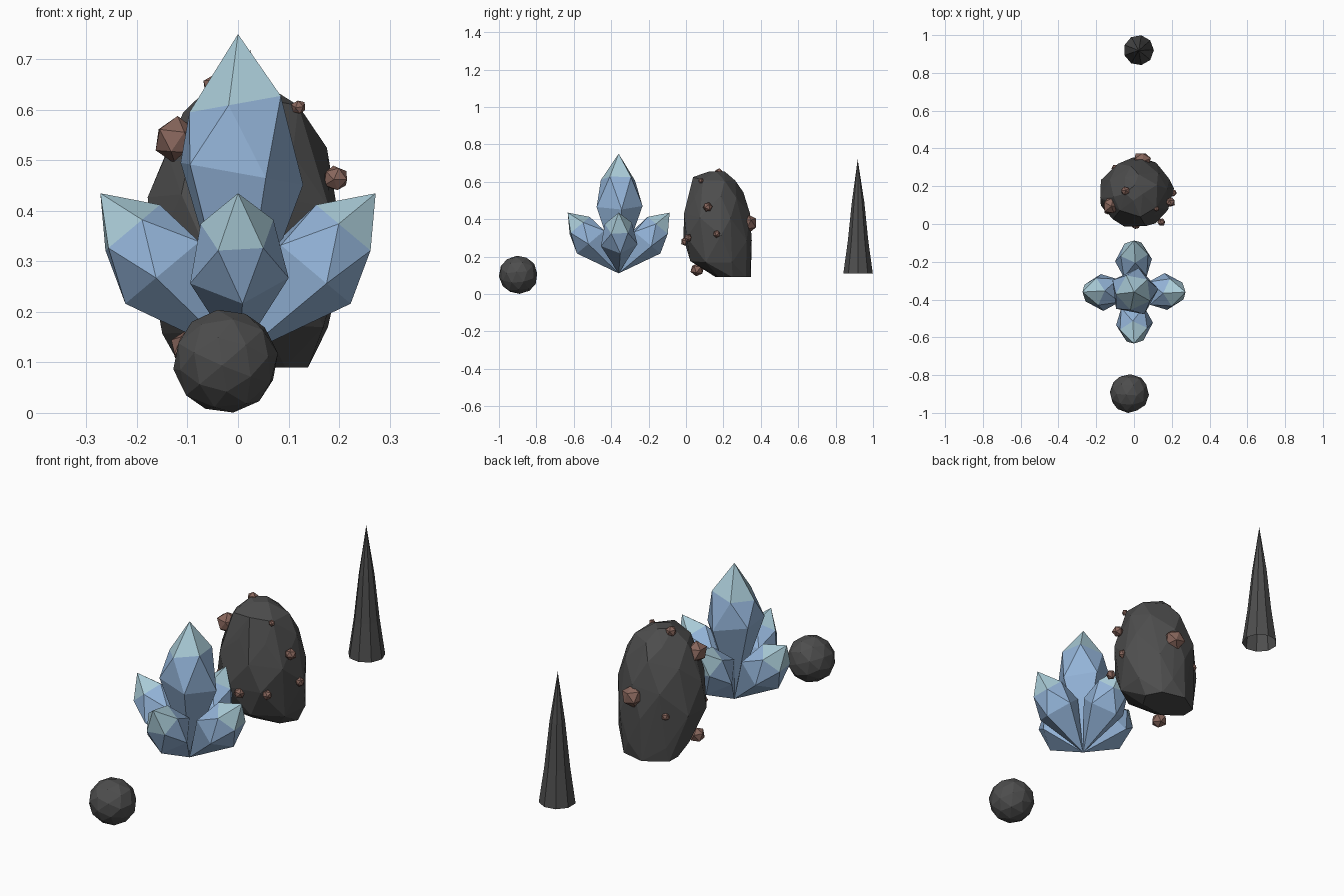
import bpy, bmesh, math, random
from mathutils import Vector, Matrix

if "Cube" in bpy.data.objects:
    bpy.data.objects.remove(bpy.data.objects["Cube"])

random.seed(4)


def material(name, rgb):
    m = bpy.data.materials.new(name)
    m.diffuse_color = (*rgb, 1)
    m.use_nodes = True
    m.node_tree.nodes["Principled BSDF"].inputs["Base Color"].default_value = m.diffuse_color
    return m


rock = material("dark_rock", (0.075, 0.075, 0.075))
ore = material("brown_ore", (0.24, 0.13, 0.105))
ice_tip = material("pale_ice", (0.40, 0.60, 0.68))
ice_body = material("blue_ice", (0.29, 0.45, 0.68))


def finish(bm, name, mats):
    bmesh.ops.recalc_face_normals(bm, faces=bm.faces)
    me = bpy.data.meshes.new(name)
    bm.to_mesh(me)
    bm.free()
    for m in mats:
        me.materials.append(m)
    ob = bpy.data.objects.new(name, me)
    bpy.context.collection.objects.link(ob)
    return ob


def lump(name, centre, radius, subdiv, mat, jitter):
    bm = bmesh.new()
    bmesh.ops.create_icosphere(bm, subdivisions=subdiv, radius=radius)
    spin = Matrix.Rotation(random.uniform(0, 3), 3, (0.3, 0.5, 0.8))
    for v in bm.verts:
        v.co = spin @ v.co * random.uniform(1 - jitter, 1 + jitter) + Vector(centre)
    return finish(bm, name, [mat])


def crystal(name, length, r_low, r_up, t_low, t_up, phase, matrix, skew=0.0):
    """Five-sided crystal: point, two staggered rings, tip."""
    bm = bmesh.new()
    base = bm.verts.new((0, 0, 0))
    tip = bm.verts.new((0, 0, length))
    low, up = [], []
    for i in range(5):
        a = phase + i * math.tau / 5
        b = a + math.pi / 5
        x = r_low * math.cos(a)
        low.append(bm.verts.new((x, r_low * math.sin(a), t_low * length - skew * x)))
        x = r_up * math.cos(b)
        up.append(bm.verts.new((x, r_up * math.sin(b), t_up * length + skew * x)))
    for i in range(5):
        j = (i + 1) % 5
        bm.faces.new((base, low[j], low[i]))
        bm.faces.new((low[i], low[j], up[i]))
        bm.faces.new((low[j], up[j], up[i]))
        bm.faces.new((up[i], up[j], tip)).material_index = 1
    bm.transform(matrix)
    return finish(bm, name, [ice_body, ice_tip])


# Small round boulder at the front
lump("small_boulder", (-0.025, -0.897, 0.102), 0.104, 2, rock, 0.02)

# Crystal cluster: one tall centre, four leaning outwards
root = Matrix.Translation((0, -0.36, 0.11))
crystal("centre_crystal", 0.64, 0.13, 0.097, 0.57, 0.785, math.radians(7), root, 0.18)
for k, side in enumerate(("right", "back", "left", "front")):
    lean = Matrix.Rotation(k * math.pi / 2, 4, 'Z') @ Matrix.Rotation(math.radians(40), 4, 'Y')
    crystal(side + "_crystal", 0.424, 0.103, 0.076, 0.53, 0.78, math.radians(5), root @ lean)

# Large ore boulder: hull of stacked rings (z, centre x, centre y, rx, ry)
layers = [(0.09, 0.01, 0.25, 0.125, 0.095), (0.17, 0.02, 0.185, 0.165, 0.16),
          (0.30, 0.012, 0.165, 0.195, 0.182), (0.42, 0.012, 0.163, 0.187, 0.175),
          (0.53, 0.015, 0.165, 0.158, 0.14), (0.61, 0.015, 0.15, 0.12, 0.11),
          (0.655, 0.0, 0.165, 0.045, 0.04)]
bm = bmesh.new()
for n, (z, cx, cy, rx, ry) in enumerate(layers):
    sides = 7 if n < 6 else 4
    for i in range(sides):
        a = (i + 0.5 * n) * math.tau / sides + random.uniform(-0.15, 0.15)
        dz = 0 if n == 0 else random.uniform(-0.02, 0.015) * (n < 6)
        bm.verts.new((cx + rx * 1.03 * math.cos(a), cy + ry * 1.03 * math.sin(a), z + dz))
hull = bmesh.ops.convex_hull(bm, input=bm.verts)
loose = [v for v in bm.verts if not v.link_faces]
bmesh.ops.delete(bm, geom=loose, context='VERTS')
finish(bm, "ore_boulder", [rock])

# Ore nuggets set into the boulder (x, y, z, radius)
nuggets = [(-0.122, 0.095, 0.538, 0.047), (0.193, 0.115, 0.465, 0.026), (0.205, 0.165, 0.32, 0.021),
           (0.04, 0.335, 0.38, 0.05), (-0.045, 0.175, 0.645, 0.025), (0.12, 0.08, 0.605, 0.015),
           (-0.1, 0.06, 0.13, 0.037), (0.145, 0.01, 0.3, 0.022), (0.01, -0.005, 0.28, 0.025),
           (-0.1, 0.295, 0.305, 0.02), (-0.14, 0.07, 0.31, 0.02)]
for i, (x, y, z, r) in enumerate(nuggets):
    lump(f"ore_nugget_{i + 1}", (x, y, z), r, 1, ore, 0.08)

# Tall spike at the back, open underneath
bm = bmesh.new()
n = 9
rings = [[bm.verts.new((0.025 + r * math.cos(i * math.tau / n), 0.92 + r * math.sin(i * math.tau / n), z))
          for i in range(n)] for z, r in ((0.11, 0.08), (0.28, 0.056), (0.49, 0.034))]
tip = bm.verts.new((0.025, 0.918, 0.72))
for i in range(n):
    j = (i + 1) % n
    for a, b in zip(rings, rings[1:]):
        bm.faces.new((a[i], a[j], b[j], b[i]))
    bm.faces.new((rings[-1][i], rings[-1][j], tip))
finish(bm, "rock_spike", [rock])
